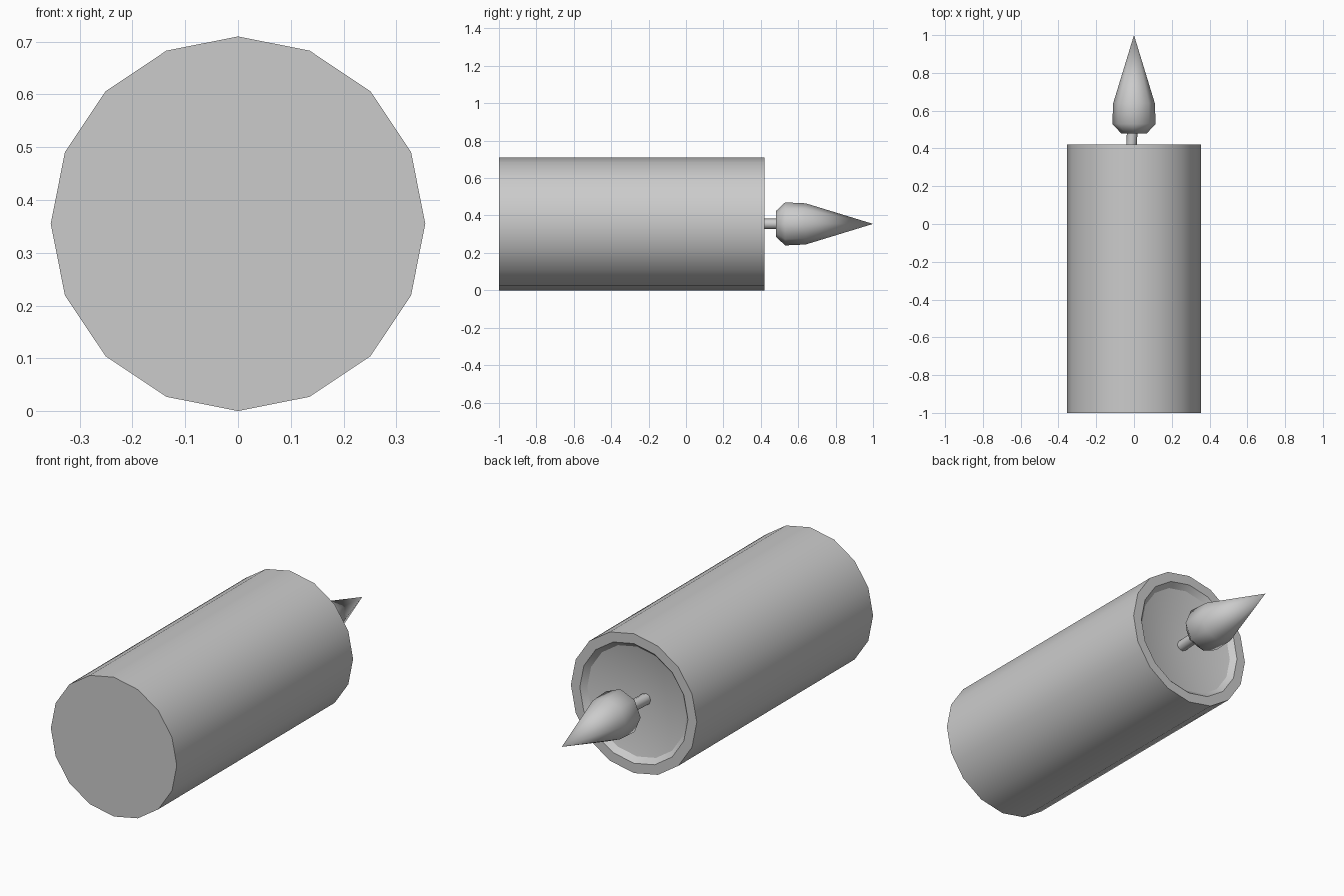
import bpy, bmesh, math
from mathutils import Vector

cube = bpy.data.objects.get("Cube")
if cube:
    bpy.data.objects.remove(cube, do_unlink=True)

AXIS_Z = 0.355  # height of the candle's centre line

# One plain grey for the whole model
grey = bpy.data.materials.new("plain grey")
grey.use_nodes = True
grey.diffuse_color = (0.6, 0.6, 0.6, 1)
grey.node_tree.nodes["Principled BSDF"].inputs["Base Color"].default_value = (0.6, 0.6, 0.6, 1)


def lathe(name, profile, sides, smooth_angle):
    """Turn a (y, radius) profile around the lengthwise axis."""
    bm = bmesh.new()
    verts = [bm.verts.new((r, y, 0)) for y, r in profile]
    edges = [bm.edges.new(pair) for pair in zip(verts, verts[1:])]
    bmesh.ops.spin(bm, geom=verts + edges, cent=(0, 0, 0), axis=(0, 1, 0),
                   angle=math.tau, steps=sides)
    bmesh.ops.remove_doubles(bm, verts=bm.verts[:], dist=0.0005)
    bmesh.ops.recalc_face_normals(bm, faces=bm.faces[:])
    mesh = bpy.data.meshes.new(name)
    bm.to_mesh(mesh)
    bm.free()
    mesh.materials.append(grey)
    obj = bpy.data.objects.new(name, mesh)
    bpy.context.collection.objects.link(obj)
    obj.location = Vector((0, 0, AXIS_Z))
    bpy.ops.object.select_all(action="DESELECT")
    obj.select_set(True)
    bpy.context.view_layer.objects.active = obj
    bpy.ops.object.shade_smooth_by_angle(angle=math.radians(smooth_angle))
    return obj


# Wax body: flat base, straight side, rim and a shallow dish around the wick
lathe("wax_body", [(-1, 0), (-1, 0.355), (0.42, 0.355), (0.42, 0.305),
                   (0.395, 0.28), (0.34, 0)], 16, 30)

# Wick: thin rod leaning slightly sideways
wick = lathe("wick", [(0.32, 0), (0.32, 0.028), (0.5, 0.028), (0.5, 0)], 8, 60)
wick.location.x = -0.035
wick.rotation_euler.z = math.radians(-3)

# Flame: rounded bulb drawn out to a point
lathe("flame", [(0.48, 0), (0.48, 0.068), (0.53, 0.115), (0.64, 0.11), (1, 0)], 8, 50)
